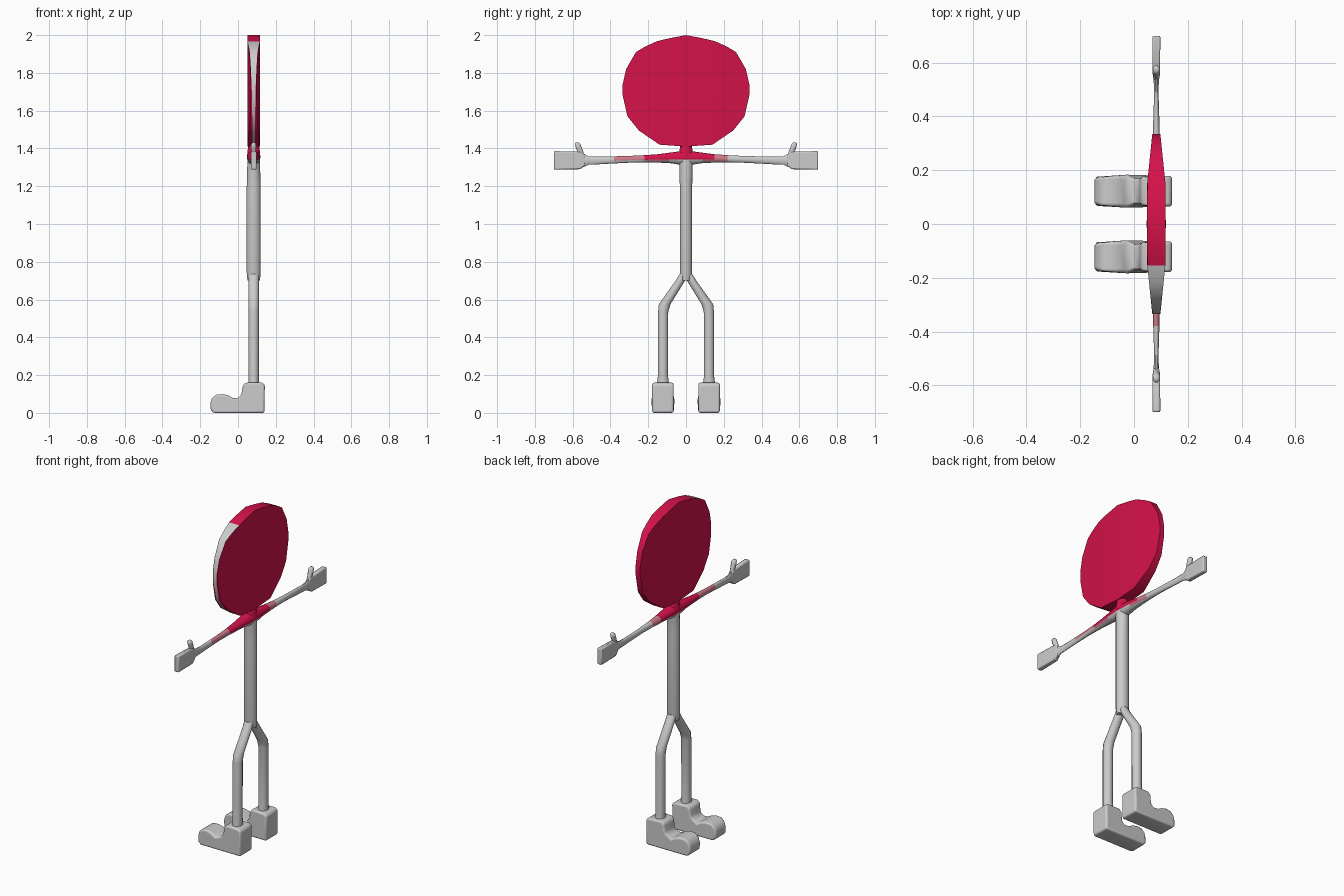
import bpy, bmesh, math
from mathutils import Vector

if "Cube" in bpy.data.objects:
    bpy.data.objects.remove(bpy.data.objects["Cube"])

CX = 0.083  # centre plane of the figure


def material(name, rgb):
    m = bpy.data.materials.new(name)
    m.diffuse_color = (*rgb, 1)
    m.use_nodes = True
    m.node_tree.nodes["Principled BSDF"].inputs["Base Color"].default_value = m.diffuse_color
    return m


GREY = material("light grey", (0.60, 0.60, 0.60))
RED = material("crimson", (0.66, 0.006, 0.068))
PINK = material("faded pink", (0.62, 0.20, 0.25))


def finish(bm, name, mats, angle=40, bevel=0, segments=2):
    bmesh.ops.recalc_face_normals(bm, faces=bm.faces)
    me = bpy.data.meshes.new(name)
    bm.to_mesh(me)
    bm.free()
    ob = bpy.data.objects.new(name, me)
    bpy.context.collection.objects.link(ob)
    for m in mats:
        me.materials.append(m)
    if bevel:
        mod = ob.modifiers.new("soft edges", "BEVEL")
        mod.width, mod.segments, mod.limit_method = bevel, segments, "ANGLE"
        mod.angle_limit = math.radians(35)
    bpy.ops.object.select_all(action="DESELECT")
    ob.select_set(True)
    bpy.context.view_layer.objects.active = ob
    bpy.ops.object.shade_smooth_by_angle(angle=math.radians(angle))
    return ob


def loft(bm, rings):
    """Skin between closed rings of points and cap both ends."""
    vs = [[bm.verts.new(p) for p in r] for r in rings]
    n = len(vs[0])
    for a, b in zip(vs, vs[1:]):
        for i in range(n):
            bm.faces.new((a[i], a[(i + 1) % n], b[(i + 1) % n], b[i]))
    bm.faces.new(vs[0])
    bm.faces.new(vs[-1])


def ring(centre, u, v, n=12):
    c, u, v = Vector(centre), Vector(u), Vector(v)
    return [c + u * math.cos(t) + v * math.sin(t)
            for t in (2 * math.pi * (i + 0.5) / n for i in range(n))]


def flat_ring(z, y, rx, ry):
    return ring((CX, y, z), (rx, 0, 0), (0, ry, 0))


# Head: flat disc, tapering in thickness towards its two sides
right_half = [(0, 2.0), (0.09, 1.983), (0.155, 1.967), (0.215, 1.94), (0.265, 1.91),
              (0.317, 1.82), (0.335, 1.74), (0.335, 1.68), (0.31, 1.57),
              (0.25, 1.495), (0.14, 1.42), (0, 1.41)]
outline = right_half + [(-y, z) for y, z in right_half[-2:0:-1]]


def half_thickness(y):
    return 0.034 - 0.019 * max(0, (abs(y) - 0.15) / 0.185)


bm = bmesh.new()
rows = []
for y, z in outline:
    t = half_thickness(y)
    s = t * min(0.93, max(0.2, 0.93 - (1.85 - z) * 1.8))
    rows.append([bm.verts.new((CX + k, y, z)) for k in (-t, -s, s, t)])
for i, a in enumerate(rows):
    b = rows[(i + 1) % len(rows)]
    for k in range(3):
        f = bm.faces.new((a[k], b[k], b[k + 1], a[k + 1]))
        c = f.calc_center_median()
        # grey strip on one side of the rim
        f.material_index = int(c.y < -0.17 and (k == 1 or c.z > 1.9))
# broad faces as horizontal-thickness strips between matching outline points
last = len(right_half) - 1
for k in (0, 3):
    middle = []
    for i in range(last + 1):
        r, l = rows[i], rows[-i % len(rows)]
        y, z = right_half[i]
        if y > 0.155:
            middle.append((l[k], bm.verts.new((rows[0][k].co.x, -0.15, z)),
                           bm.verts.new((rows[0][k].co.x, 0.15, z)), r[k]))
        else:
            middle.append((l[k], l[k], r[k], r[k]))
    for a, b in zip(middle, middle[1:]):
        for j in range(3):
            quad = list(dict.fromkeys((a[j], a[j + 1], b[j + 1], b[j])))
            if len(quad) > 2:
                bm.faces.new(quad)
finish(bm, "head", [RED, GREY], 35)

# Neck
bm = bmesh.new()
loft(bm, [flat_ring(z, 0, rx, ry) for z, rx, ry in
          ((1.35, 0.037, 0.05), (1.385, 0.034, 0.036), (1.425, 0.028, 0.03))])
finish(bm, "neck", [RED])

# Torso
bm = bmesh.new()
loft(bm, [flat_ring(z, 0, rx, ry) for z, rx, ry in
          ((0.70, 0.034, 0.026), (0.74, 0.038, 0.034), (1.2, 0.038, 0.034),
           (1.31, 0.035, 0.036), (1.36, 0.033, 0.045))])
finish(bm, "torso", [GREY])

# Arms: one tapered span, with coloured shoulders
half_arm = [(0, 1.312, 1.395, 0.036), (0.04, 1.314, 1.385, 0.035), (0.09, 1.322, 1.378, 0.03),
            (0.15, 1.324, 1.37, 0.024), (0.22, 1.325, 1.365, 0.018), (0.30, 1.324, 1.361, 0.014),
            (0.38, 1.320, 1.359, 0.012), (0.47, 1.315, 1.357, 0.009), (0.515, 1.313, 1.359, 0.009),
            (0.55, 1.297, 1.378, 0.012)]
span = [(-y, a, b, r) for y, a, b, r in half_arm[:0:-1]] + half_arm
bm = bmesh.new()
loft(bm, [ring((CX, y, (a + b) / 2), (r, 0, 0), (0, 0, (b - a) / 2)) for y, a, b, r in span])
for f in bm.faces:
    c = f.calc_center_median()
    if c.z > 1.335 and -0.36 < c.y < 0.2:
        f.material_index = 1 if c.z > 1.345 and -0.26 < c.y < 0.14 else 2
finish(bm, "arms", [GREY, RED, PINK], 50)

for side, s in (("left", 1), ("right", -1)):
    # Hand: flat block
    bm = bmesh.new()
    loft(bm, [[(CX + dx * r, s * y, z) for dx, z in ((-1, a), (1, a), (1, b), (-1, b))]
              for y, a, b, r in ((0.535, 1.31, 1.365, 0.010), (0.56, 1.29, 1.382, 0.014),
                                 (0.70, 1.288, 1.386, 0.015))])
    finish(bm, side + "_hand", [GREY], 40, 0.006)

    # Thumb
    bm = bmesh.new()
    loft(bm, [ring((CX, s * y, z), (rx, 0, 0), (0, ry, 0), 8) for y, z, rx, ry in
              ((0.553, 1.35, 0.012, 0.02), (0.56, 1.385, 0.013, 0.017), (0.568, 1.405, 0.015, 0.017),
               (0.574, 1.424, 0.014, 0.016), (0.575, 1.431, 0.008, 0.009))])
    finish(bm, side + "_thumb", [GREY], 60)

    # Leg: slanted thigh and straight shin
    bm = bmesh.new()
    loft(bm, [flat_ring(z, s * y, 0.028, ry) for z, y, ry in
              ((0.735, 0.012, 0.022), (0.70, 0.030, 0.026), (0.575, 0.113, 0.032),
               (0.535, 0.121, 0.028), (0.20, 0.122, 0.027), (0.15, 0.122, 0.034))])
    finish(bm, side + "_leg", [GREY], 50)

    # Boot: side profile given width, with rounded edges
    profile = [(0.14, 0.0), (0.142, 0.15), (0.125, 0.16), (0.04, 0.16), (0.025, 0.145),
               (0.018, 0.095), (0.0, 0.08), (-0.025, 0.077), (-0.05, 0.092), (-0.08, 0.099),
               (-0.115, 0.096), (-0.138, 0.078), (-0.147, 0.05), (-0.145, 0.015), (-0.13, 0.0)]
    bm = bmesh.new()
    loft(bm, [[(x, s * 0.122 + w * (0.05 if -0.0 <= x < 0.03 or x < -0.135 else 0.057), z)
               for x, z in profile] for w in (-1, 1)])
    finish(bm, side + "_boot", [GREY], 45, 0.014, 3)
